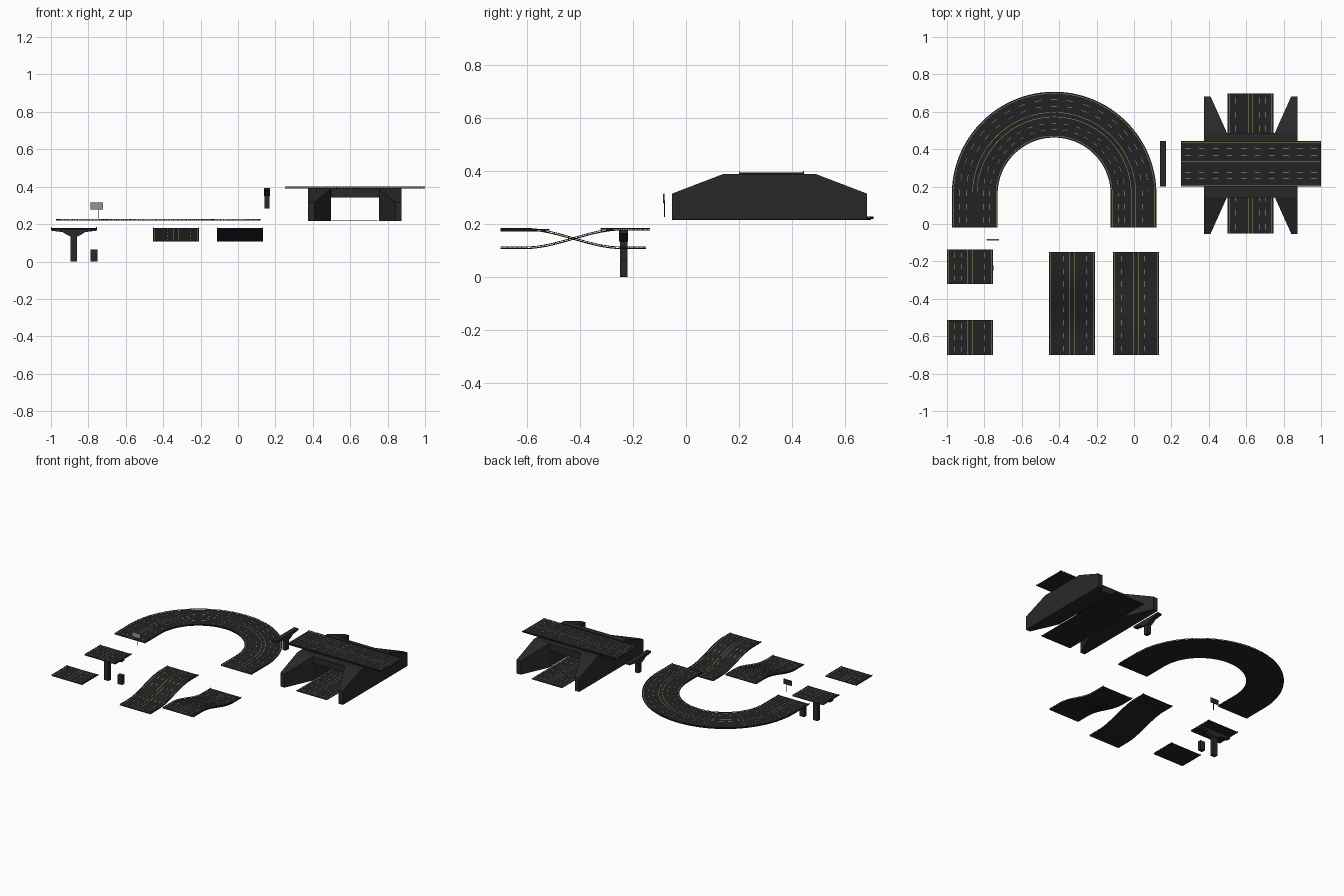
import bpy, bmesh, math
from mathutils import Vector

if "Cube" in bpy.data.objects:
    bpy.data.objects.remove(bpy.data.objects["Cube"])

def material(name, r, g, b):
    m = bpy.data.materials.new(name)
    m.diffuse_color = (r, g, b, 1)
    m.use_nodes = True
    m.node_tree.nodes["Principled BSDF"].inputs["Base Color"].default_value = m.diffuse_color
    return m

ASPHALT = material("asphalt", .016, .016, .016)
CONCRETE = material("concrete", .022, .022, .022)
YELLOW = material("yellow_paint", .36, .36, .15)
WHITE = material("white_paint", .45, .45, .45)
GREY = material("sign_grey", .3, .3, .3)
HALF = .1225            # half road width

def finish(name, bm, mat):
    bmesh.ops.recalc_face_normals(bm, faces=bm.faces)
    me = bpy.data.meshes.new(name)
    bm.to_mesh(me)
    bm.free()
    me.materials.append(mat)
    ob = bpy.data.objects.new(name, me)
    bpy.context.collection.objects.link(ob)
    return ob

def loft(bm, rings):
    """Closed solid through a list of equal-length rings."""
    rows = [[bm.verts.new(p) for p in r] for r in rings]
    n = len(rows[0])
    for a, b in zip(rows, rows[1:]):
        for i in range(n):
            bm.faces.new((a[i], a[(i + 1) % n], b[(i + 1) % n], b[i]))
    bm.faces.new(rows[0][::-1])
    bm.faces.new(rows[-1])

def box(name, x0, x1, y0, y1, z0, z1, mat):
    bm = bmesh.new()
    loft(bm, [[(x0, y0, z), (x1, y0, z), (x1, y1, z), (x0, y1, z)] for z in (z0, z1)])
    return finish(name, bm, mat)

# Paths return (point, side direction) at distance s
def line_path(start, direction):
    p, d = Vector(start), Vector(direction)
    side = Vector((d.y, -d.x, 0))
    return lambda s: (p + d * s, side)

def ramp_path(x, y, z0, z1, length):
    def f(s):
        t = min(max((s / length - .17) / .66, 0), 1)
        return Vector((x, y + s, z0 + (z1 - z0) * t * t * (3 - 2 * t))), Vector((1, 0, 0))
    return f

CX, CY, CR, LEG, CZ = -.427, .16, .4245, .178, .219
def bend_path(s):
    if s < LEG:
        return Vector((CX - CR, CY - LEG + s, CZ)), Vector((1, 0, 0))
    a = (s - LEG) / CR
    if a > math.pi:
        return Vector((CX + CR, CY - (s - LEG - math.pi * CR), CZ)), Vector((-1, 0, 0))
    out = Vector((-math.cos(a), math.sin(a), 0))
    return Vector((CX, CY, CZ)) + out * CR, -out

def strip(bm, path, s0, s1, o0, o1, h0, h1, n):
    """Rectangular bar swept along part of a path."""
    rings = []
    for i in range(n + 1):
        p, side = path(s0 + (s1 - s0) * i / n)
        rings.append([p + side * o + Vector((0, 0, h))
                      for o, h in ((o0, h0), (o1, h0), (o1, h1), (o0, h1))])
    loft(bm, rings)

def road(name, path, length, n=1, rails=True):
    # deck
    bm = bmesh.new()
    strip(bm, path, 0, length, -HALF, HALF, 0, .0035, n)
    finish(name + "_deck", bm, ASPHALT)
    # yellow edge lines and double centre line
    bm = bmesh.new()
    for o in (-.114, -.012, .012, .114):
        strip(bm, path, 0, length, o - .0012, o + .0012, .003, .0041, n)
    finish(name + "_yellow_lines", bm, YELLOW)
    # white lane dashes
    bm = bmesh.new()
    count = max(1, round(length / .073))
    step = length / count
    for o in (-.08, -.046, .046, .08):
        for i in range(count):
            s = (i + .3) * step
            strip(bm, path, s, s + .4 * step, o - .001, o + .001, .003, .0041, 2)
    finish(name + "_lane_dashes", bm, WHITE)
    # guard rails on posts
    if rails:
        bm = bmesh.new()
        count = round(length / .018)
        for o in (-HALF + .0015, HALF - .0015):
            strip(bm, path, 0, length, o - .001, o + .001, .0065, .0095, n)
            for i in range(count):
                s = (i + .5) * length / count
                strip(bm, path, s - .0015, s + .0015, o - .0015, o + .0015, .003, .009, 1)
        finish(name + "_guard_rails", bm, CONCRETE)

# Roads
road("bend_road", bend_path, 2 * LEG + math.pi * CR, 80)
road("rising_ramp", ramp_path(-.332, -.7, .106, .176, .55), .55, 28)
road("falling_ramp", ramp_path(.011, -.7, .176, .106, .55), .55, 28)
road("pier_road", line_path((-.8775, -.322, .176), (0, 1, 0)), .186)
road("flat_road", line_path((-.8775, -.7, .172), (0, 1, 0)), .186)
road("overpass_road", line_path((.25, .322, .391), (1, 0, 0)), .75)
road("underpass_road", line_path((.6235, -.052, .216), (0, 1, 0)), .75, rails=False)

# Overpass abutments with splayed wing walls
for name, sx in (("left", -1), ("right", 1)):
    bm = bmesh.new()
    rings = []
    for y, inner, top in ((-.053, .216, .315), (.143, .128, .39),
                          (.487, .128, .39), (.683, .216, .315)):
        a, b = .625 + sx * .25, .625 + sx * inner
        rings.append([(a, y, .217), (b, y, .217), (b, y, top), (a, y, top)])
    loft(bm, rings)
    finish(name + "_abutment", bm, CONCRETE)
box("bridge_slab", .497, .753, .143, .487, .342, .39, CONCRETE)

# T-shaped piers
def pier(name, x, y, top, bottom, along_y):
    half = [(HALF, 0), (HALF, -.011), (.06, -.019), (.038, -.033), (.019, -.042)]
    prof = half + [(-u, v) for u, v in reversed(half)]
    bm = bmesh.new()
    if along_y:
        loft(bm, [[(x + d, y + u, top + v) for u, v in prof] for d in (-.017, .017)])
        dx, dy = .014, .018
    else:
        loft(bm, [[(x + u, y + d, top + v) for u, v in prof] for d in (-.017, .017)])
        dx, dy = .018, .014
    finish(name + "_cap", bm, CONCRETE)
    box(name + "_column", x - dx, x + dx, y - dy, y + dy, bottom, top - .035, CONCRETE)

pier("tall_pier", -.8775, -.235, .176, 0, False)
pier("short_pier", .155, .322, .392, .283, True)
box("column_extension", -.788, -.752, -.249, -.221, 0, .065, CONCRETE)

# Roadside sign
box("sign_panel", -.786, -.723, -.087, -.083, .28, .313, GREY)
box("sign_frame", -.788, -.721, -.084, -.081, .278, .315, CONCRETE)
box("sign_post", -.746, -.742, -.083, -.079, .226, .29, CONCRETE)
